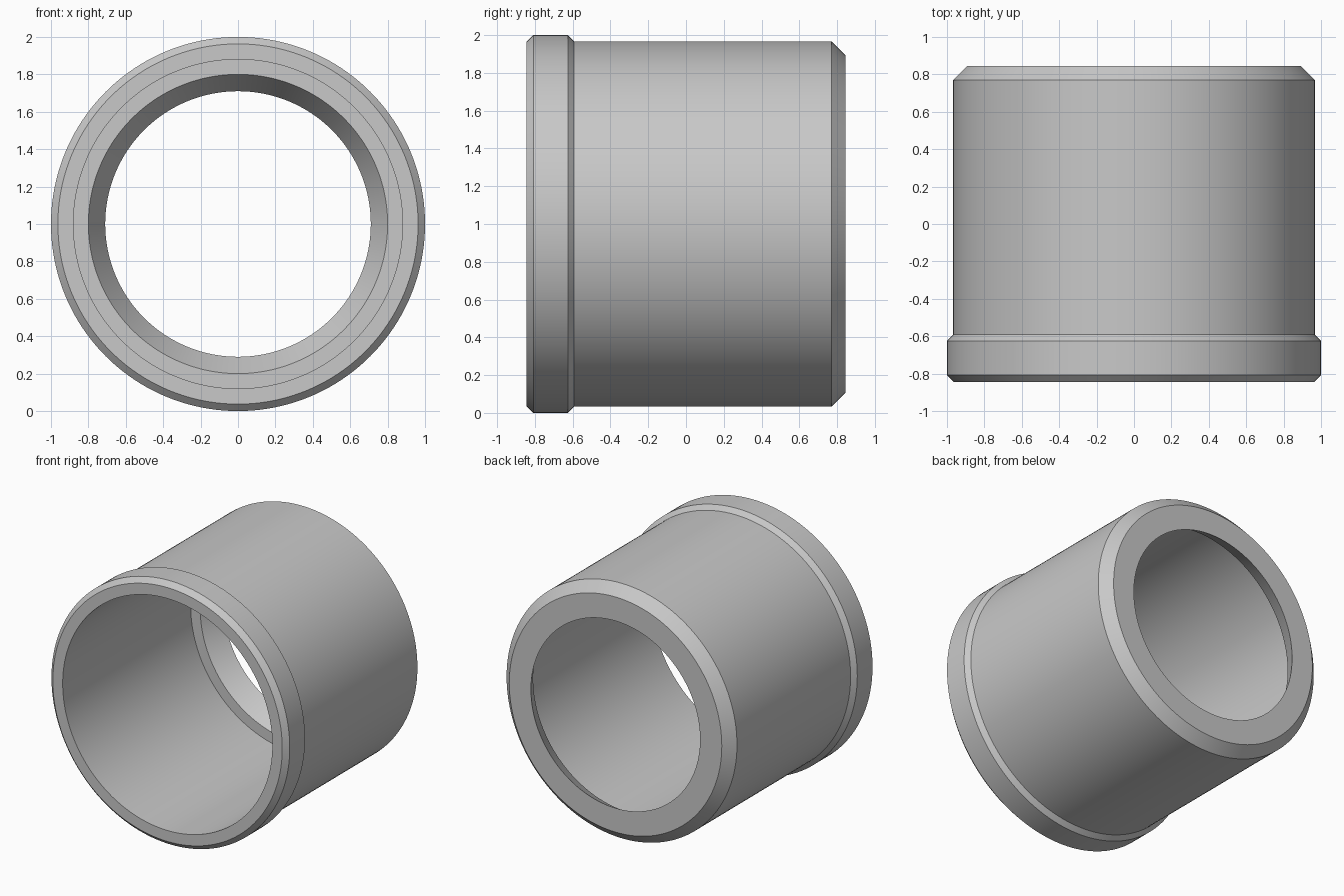
import bpy
import bmesh
import math
from mathutils import Vector

cube = bpy.data.objects.get("Cube")
if cube:
    bpy.data.objects.remove(cube, do_unlink=True)

SEGMENTS = 160

# Plain grey metal
grey = bpy.data.materials.new("grey_metal")
grey.use_nodes = True
colour = (0.58, 0.58, 0.58, 1.0)
grey.diffuse_color = colour
grey.node_tree.nodes["Principled BSDF"].inputs["Base Color"].default_value = colour

# Closed wall section as (radius, y)
section = [
    (0.88, -0.845), (0.963, -0.845),                 # front rim
    (1.0, -0.808), (1.0, -0.625), (0.967, -0.592),   # collar with bevels
    (0.967, 0.77), (0.892, 0.845),                   # barrel and rear bevel
    (0.71, 0.845), (0.80, 0.69), (0.88, 0.69),       # tapered lip and inner ledge
]

# Revolve the section about the y axis
bm = bmesh.new()
verts = [bm.verts.new((r, y, 1.0)) for r, y in section]
edges = [bm.edges.new((a, b)) for a, b in zip(verts, verts[1:] + verts[:1])]
bmesh.ops.spin(bm, geom=verts + edges, cent=Vector((0, 0, 1)), axis=Vector((0, 1, 0)),
               angle=math.tau, steps=SEGMENTS, use_merge=True)
bmesh.ops.remove_doubles(bm, verts=bm.verts[:], dist=0.0001)
bmesh.ops.recalc_face_normals(bm, faces=bm.faces[:])

mesh = bpy.data.meshes.new("flanged_sleeve")
bm.to_mesh(mesh)
bm.free()
mesh.materials.append(grey)
sleeve = bpy.data.objects.new("flanged_sleeve", mesh)
bpy.context.collection.objects.link(sleeve)

# Smooth round walls, crisp bevel edges
bpy.ops.object.select_all(action='DESELECT')
sleeve.select_set(True)
bpy.context.view_layer.objects.active = sleeve
bpy.ops.object.shade_smooth_by_angle(angle=math.radians(20))
